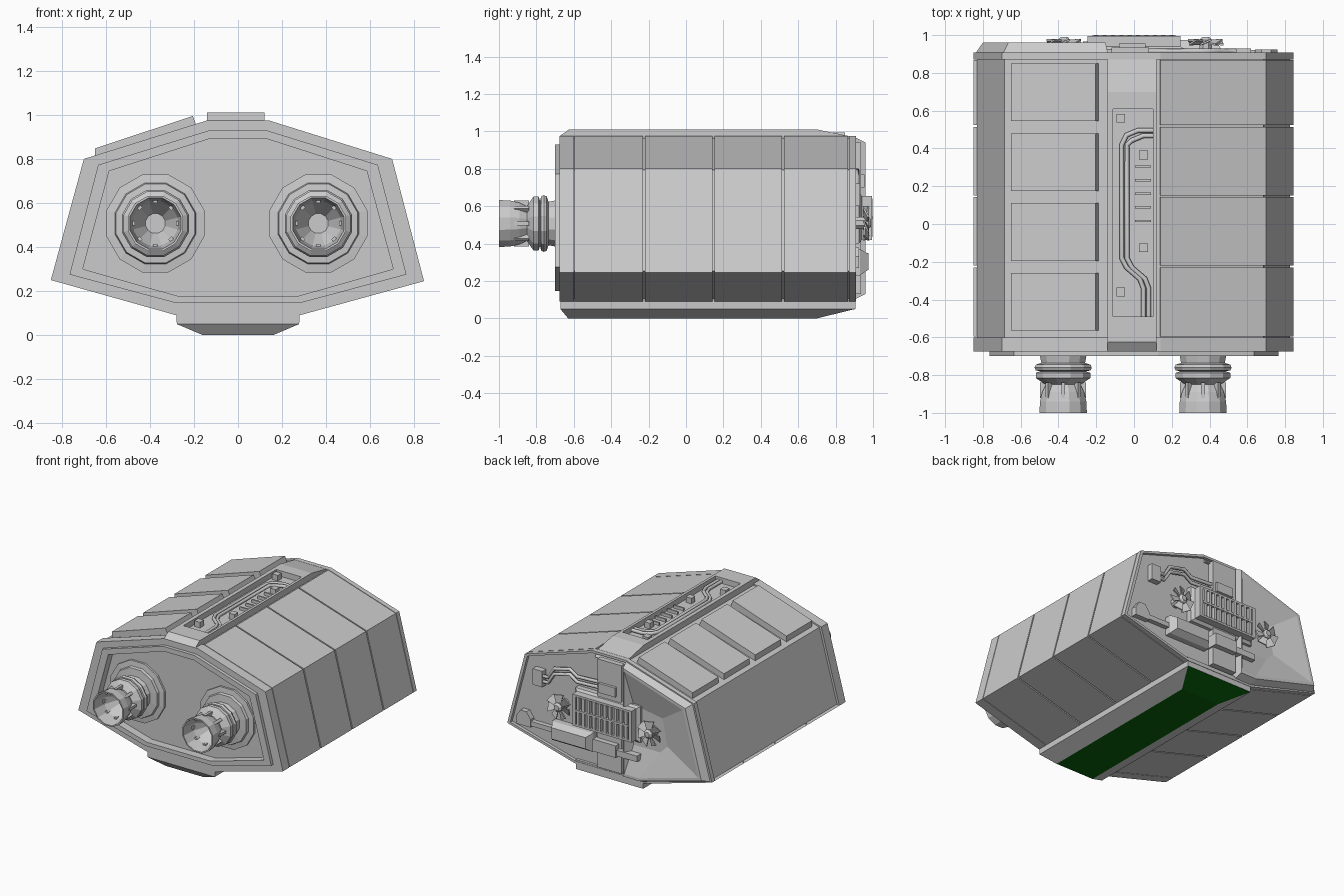
import bpy, bmesh, math
from mathutils import Vector, Matrix

if "Cube" in bpy.data.objects:
    bpy.data.objects.remove(bpy.data.objects["Cube"])


def loft(name, rings):
    """Skin equal-length loops of 3D points and cap both ends."""
    bm = bmesh.new()
    rows = [[bm.verts.new(p) for p in r] for r in rings]
    n = len(rows[0])
    for a, b in zip(rows, rows[1:]):
        for i in range(n):
            bm.faces.new((a[i], a[(i + 1) % n], b[(i + 1) % n], b[i]))
    bm.faces.new(rows[0])
    bm.faces.new(rows[-1])
    bmesh.ops.recalc_face_normals(bm, faces=bm.faces)
    me = bpy.data.meshes.new(name)
    bm.to_mesh(me)
    bm.free()
    ob = bpy.data.objects.new(name, me)
    bpy.context.collection.objects.link(ob)
    return ob


def at_y(profile, y):
    return [(x, y, z) for x, z in profile]


def prism(name, profile, y0, y1):
    return loft(name, [at_y(profile, y0), at_y(profile, y1)])


def rect(x0, x1, y0, y1, z):
    return [(x0, y0, z), (x1, y0, z), (x1, y1, z), (x0, y1, z)]


def box(name, x0, x1, y0, y1, z0, z1):
    return loft(name, [rect(x0, x1, y0, y1, z0), rect(x0, x1, y0, y1, z1)])


def lathe_y(name, profile, cx, cz, sides=12):
    """Turn (radius, y) pairs about an axis along y."""
    angs = [2 * math.pi * (i + .5) / sides for i in range(sides)]
    return loft(name, [[(cx + r * math.cos(a), y, cz + r * math.sin(a)) for a in angs]
                       for r, y in profile])


def spin_y(ob, cx, cz, ang):
    c = Vector((cx, 0, cz))
    ob.data.transform(Matrix.Translation(c) @ Matrix.Rotation(ang, 4, 'Y') @ Matrix.Translation(-c))


def pipe(name, pts, r):
    cu = bpy.data.curves.new(name, 'CURVE')
    cu.dimensions = '3D'
    cu.bevel_depth = r
    cu.bevel_resolution = 1
    cu.use_fill_caps = True
    sp = cu.splines.new('POLY')
    sp.points.add(len(pts) - 1)
    for p, q in zip(sp.points, pts):
        p.co = (*q, 1)
    ob = bpy.data.objects.new(name, cu)
    bpy.context.collection.objects.link(ob)
    bpy.ops.object.select_all(action='DESELECT')
    ob.select_set(True)
    bpy.context.view_layer.objects.active = ob
    bpy.ops.object.convert(target='MESH')


# Hull: end bands, sunken middle, framed front recess and shallow back recess
OUT = [(.845, .245), (.70, .80), (.14, .975), (-.14, .975),
       (-.70, .80), (-.85, .25), (-.28, .09), (.28, .09)]
CORE = [(x * .978, .53 + (z - .53) * .975) for x, z in OUT]
FRAME = [(.765, .275), (.635, .773), (.13, .93), (-.13, .93),
         (-.635, .773), (-.765, .275), (-.28, .145), (.28, .145)]
PIT = [(.705, .30), (.585, .745), (.125, .893), (-.125, .893),
       (-.585, .745), (-.705, .30), (-.265, .175), (.265, .175)]
BACK = [(x * .97, .53 + (z - .53) * .96) for x, z in OUT]
loft("hull", [at_y(p, y) for p, y in (
    (PIT, -.64), (PIT, -.70), (FRAME, -.70), (FRAME, -.675), (OUT, -.675), (OUT, -.60),
    (CORE, -.60), (CORE, .872), (OUT, .872), (OUT, .908), (BACK, .908), (BACK, .885))])

# Armour plates wrapping the right side and the left underside
right = [OUT[2], OUT[1], OUT[0], OUT[7]] + [CORE[7], CORE[0], CORE[1], CORE[2]]
left_low = [OUT[6], OUT[5], CORE[5], CORE[6]]
edges = [-.60, -.225, .147, .519, .872]
for y0, y1 in zip(edges, edges[1:]):
    prism("right_plate", right, y0 + .005, y1 - .005)
    prism("left_under_plate", left_low, y0 + .005, y1 - .005)

# Raised wedge blocks on the left roof
for i in range(4):
    y0 = -.565 + i * .37
    foot = [(-.65, .80), (-.65, .848), (-.205, .995), (-.183, .935)]
    prism("roof_block", foot, y0, y0 + .305)

# Spine with a sunken service bay
loft("spine", [rect(-.14, .12, -.675, .905, .93), rect(-.14, .12, -.675, .87, .975),
               rect(-.14, .12, -.625, .70, 1.01), rect(-.11, .10, -.49, .61, 1.01),
               rect(-.11, .10, -.49, .61, .968)])
for k, x in enumerate((0, .028)):
    y = -k * .028
    pipe("spine_pipe", [(.10, .495 + y, .982), (.02 + x, .495 + y, .982), (-.04 + x, .47 + y, .982),
                        (-.065 + x, .42, .982), (-.065 + x, -.18, .982), (-.04 + x, -.23, .982),
                        (.03 + x, -.29, .982), (.05 + x, -.34, .982), (.05 + x, -.49, .982)], .013)
for x, y in ((-.07, .56), (.05, .365), (.05, -.125), (-.07, -.36)):
    box("spine_stud", x - .023, x + .023, y - .023, y + .023, .96, 1.01)
for i in range(5):
    box("spine_bar", .005, .09, .01 + i * .072, .022 + i * .072, .96, .99)

# Keel with green underside
keel = loft("keel", [rect(-.28, .28, -.672, .905, .12), rect(-.278, .278, -.672, .905, .05),
                     rect(-.16, .16, -.63, .70, 0)])
grey = bpy.data.materials.new("hull_grey")
grey.diffuse_color = (.8, .8, .8, 1)
grey.use_nodes = True
grey.node_tree.nodes["Principled BSDF"].inputs["Base Color"].default_value = grey.diffuse_color
green = bpy.data.materials.new("underside_green")
green.diffuse_color = (.002, .127, .003, 1)
green.use_nodes = True
green.node_tree.nodes["Principled BSDF"].inputs["Base Color"].default_value = green.diffuse_color
keel.data.materials.append(grey)
keel.data.materials.append(green)
for f in keel.data.polygons:
    f.material_index = int(f.normal.z < -.95)

# Engines: mounting disc, stacked collars, hollow bell and ribs
ENGINE = [(.23, -.63), (.23, -.655), (.19, -.66), (.185, -.68), (.13, -.685), (.12, -.735),
          (.15, -.745), (.157, -.76), (.15, -.775), (.125, -.78), (.15, -.788), (.15, -.815),
          (.12, -.835), (.095, -.85), (.115, -.89), (.127, -.94), (.13, -1), (.12, -1),
          (.105, -.90), (.046, -.80)]
for cx in (-.375, .365):
    lathe_y("engine", ENGINE, cx, .507)
    for i in range(8):
        rib = box("engine_rib", cx - .01, cx + .01, -.92, -.84, .60, .629)
        spin_y(rib, cx, .507, i * math.pi / 4)

# Back: faceted funnel cover on the left half
loft("back_funnel", [at_y(p, y) for p, y in (
    ([(-.14, .965), (-.69, .795), (-.835, .255), (-.28, .105), (-.14, .105)], .88),
    ([(-.14, .965), (-.69, .795), (-.835, .255), (-.28, .105), (-.14, .105)], .91),
    ([(-.15, .94), (-.665, .775), (-.80, .27), (-.28, .13), (-.15, .13)], .96),
    ([(-.16, .915), (-.645, .76), (-.775, .285), (-.28, .15), (-.16, .15)], .96),
    ([(-.2, .66), (-.44, .62), (-.48, .42), (-.42, .36), (-.2, .36)], .905))])

# Back: centre strip and slotted vent box
box("back_strip", -.12, .08, .88, .935, .13, .94)
loft("vent_box", [at_y([(-s, a), (s, a), (s, b), (-s, b)], y) for s, a, b, y in (
    (.27, .40, .67, .88), (.27, .40, .67, .925), (.245, .42, .655, .94), (.245, .42, .655, .995),
    (.22, .435, .64, .995), (.22, .435, .64, .975))])
box("vent_divider", -.22, .22, .97, 1, .53, .545)
for i in range(10):
    x = -.2 + i * .0444
    box("vent_slat", x - .011, x + .011, .97, .997, .435, .64)

# Back: fans
for cx in (-.37, .38):
    lathe_y("fan_hub", [(.035, .88), (.035, .975), (.02, .99)], cx, .51, 8)
    for i in range(7):
        blade = loft("fan_blade", [
            [(cx - .012, .95, .53), (cx + .012, .965, .53), (cx + .012, .975, .53), (cx - .012, .96, .53)],
            [(cx - .03, .945, .60), (cx + .03, .97, .60), (cx + .03, .98, .60), (cx - .03, .955, .60)]])
        spin_y(blade, cx, .51, i * 2 * math.pi / 7)

# Back: pipes, junction boxes and lower machinery
box("junction_box", .54, .62, .88, .93, .60, .72)
for d in (0, .04):
    pipe("back_pipe", [(.56, .915, .68 - d), (.50, .915, .68 - d), (.45, .915, .76 - d), (.32, .915, .79 - d),
                       (.26, .915, .75 - d), (.06, .915, .76 - d)], .013)
prism("side_pod", [(.76, .27), (.76, .33), (.725, .38), (.675, .38), (.64, .33), (.64, .27)], .88, .925)
box("side_rail", .44, .66, .88, .92, .28, .315)
loft("lower_tank", [at_y([(a, c), (b, c), (b, d), (a, d)], y) for a, b, c, d, y in (
    (.12, .46, .23, .37, .88), (.12, .46, .23, .37, .93), (.15, .43, .26, .345, .975))])
box("lower_block", -.10, .09, .88, .975, .26, .35)
box("lower_bar", -.27, -.08, .90, .965, .27, .315)
box("upper_block", -.08, .06, .88, .955, .70, .77)
